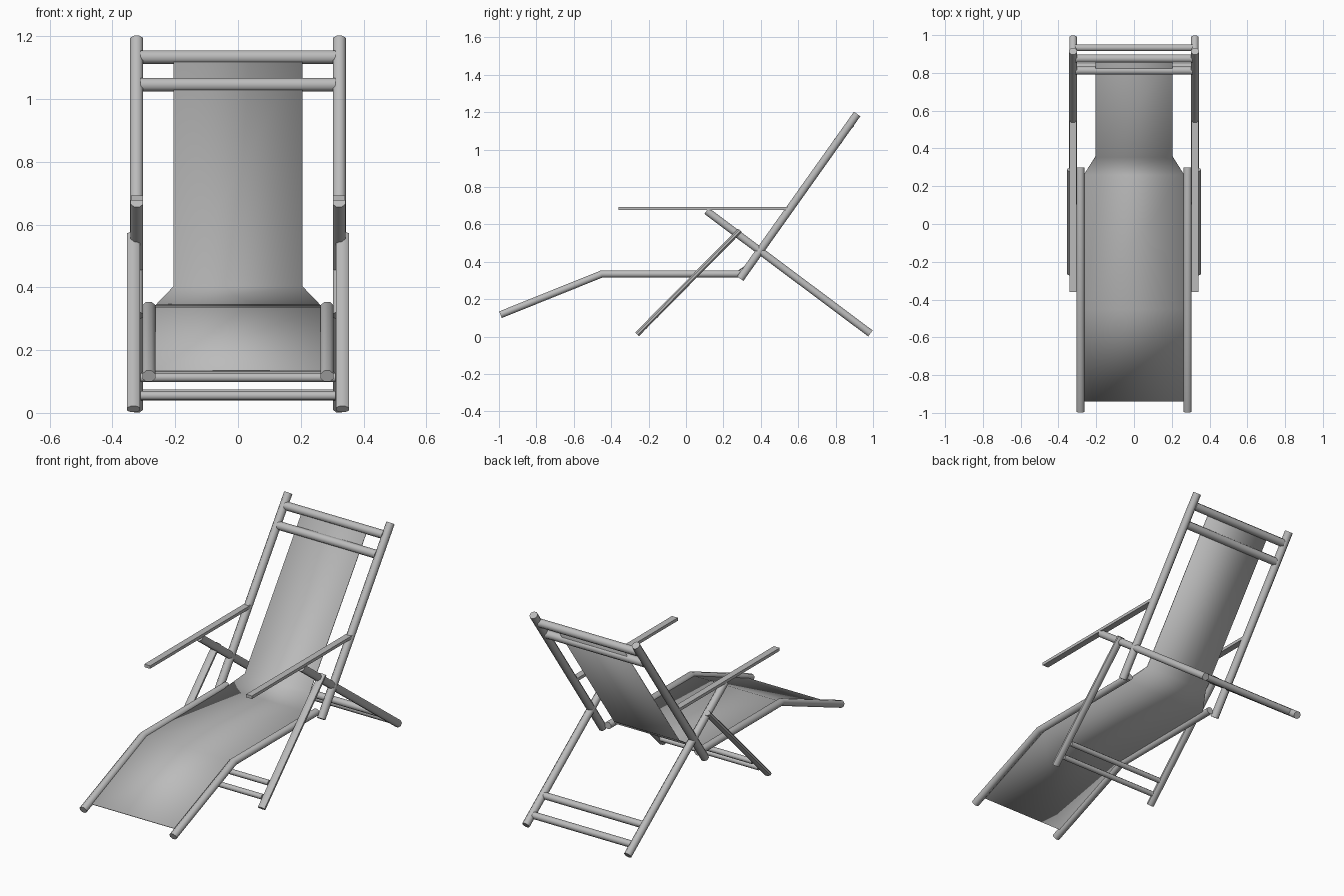
import bpy, bmesh, math
from mathutils import Vector

cube = bpy.data.objects.get("Cube")
if cube:
    bpy.data.objects.remove(cube, do_unlink=True)

grey = bpy.data.materials.new("plain_grey")
grey.use_nodes = True
COLOUR = (0.5, 0.5, 0.5, 1)
grey.diffuse_color = COLOUR
grey.node_tree.nodes["Principled BSDF"].inputs["Base Color"].default_value = COLOUR


def finish(name, bm, angle):
    bmesh.ops.recalc_face_normals(bm, faces=bm.faces)
    mesh = bpy.data.meshes.new(name)
    bm.to_mesh(mesh)
    bm.free()
    mesh.materials.append(grey)
    obj = bpy.data.objects.new(name, mesh)
    bpy.context.collection.objects.link(obj)
    bpy.ops.object.select_all(action="DESELECT")
    obj.select_set(True)
    bpy.context.view_layer.objects.active = obj
    bpy.ops.object.shade_smooth_by_angle(angle=math.radians(angle))
    return obj


def pole(name, path, width, thick, side, sides=8, mirror=False):
    """Sweep a faceted section along a path, mitring the bends."""
    pts = [Vector(p) for p in path]
    side = Vector(side)
    bm = bmesh.new()
    rings = []
    fit = 0.5 / math.cos(math.pi / sides)
    for i, p in enumerate(pts):
        before = (p - pts[max(i - 1, 0)]).normalized()
        after = (pts[min(i + 1, len(pts) - 1)] - p).normalized()
        tangent = (before + after).normalized()
        mitre = 1 / max(tangent.dot(before), tangent.dot(after))
        up = tangent.cross(side).normalized() * mitre
        ring = []
        for k in range(sides):
            a = 2 * math.pi * (k + 0.5) / sides
            ring.append(bm.verts.new(p + side * (math.cos(a) * width * fit)
                                     + up * (math.sin(a) * thick * fit)))
        rings.append(ring)
    for a, b in zip(rings, rings[1:]):
        for k in range(sides):
            n = (k + 1) % sides
            bm.faces.new((a[k], a[n], b[n], b[k]))
    bm.faces.new(rings[0])
    bm.faces.new(rings[-1])
    obj = finish(name, bm, 50)
    if mirror:
        obj.modifiers.new("other_side", "MIRROR")
    return obj


def side_pole(name, x, path, width, thick, sides=8):
    pole(name, [(x, y, z) for y, z in path], width, thick, (1, 0, 0), sides, True)


def crossbar(name, y, z, size):
    pole(name, [(-0.31, y, z), (0.31, y, z)], size, size, (0, 1, 0))


# Paired side members
side_pole("back_rails", 0.323, [(0.29, 0.31), (0.915, 1.19)], 0.042, 0.042)
side_pole("seat_rails", 0.284, [(-0.992, 0.117), (-0.45, 0.335), (0.3, 0.335)], 0.042, 0.038)
side_pole("rear_legs", 0.322, [(0.11, 0.672), (0.986, 0.017)], 0.04, 0.04)
side_pole("front_legs", 0.333, [(-0.262, 0.012), (0.288, 0.568)], 0.042, 0.028)
side_pole("armrests", 0.322, [(-0.36, 0.685), (0.55, 0.685)], 0.037, 0.017, 4)

# Crossbars at the head and between the feet
crossbar("head_bar_upper", 0.876, 1.134, 0.043)
crossbar("head_bar_lower", 0.812, 1.046, 0.043)
crossbar("rear_bar_lower", 0.933, 0.057, 0.036)
crossbar("rear_bar_upper", 0.833, 0.131, 0.036)
crossbar("front_bar_lower", -0.219, 0.055, 0.028)
crossbar("front_bar_upper", -0.161, 0.113, 0.028)

# Fabric sling: y, z and half width along its length
sling_profile = [(-0.94, 0.135, 0.266), (-0.45, 0.335, 0.266), (0.26, 0.338, 0.266),
                 (0.355, 0.402, 0.205), (0.874, 1.132, 0.205)]
bm = bmesh.new()
rows = [[bm.verts.new((s * w, y, z)) for s in (-1, 1)] for y, z, w in sling_profile]
for a, b in zip(rows, rows[1:]):
    bm.faces.new((a[0], a[1], b[1], b[0]))
sling = finish("fabric_sling", bm, 70)
thickness = sling.modifiers.new("cloth_thickness", "SOLIDIFY")
thickness.thickness = 0.005
thickness.offset = 0
